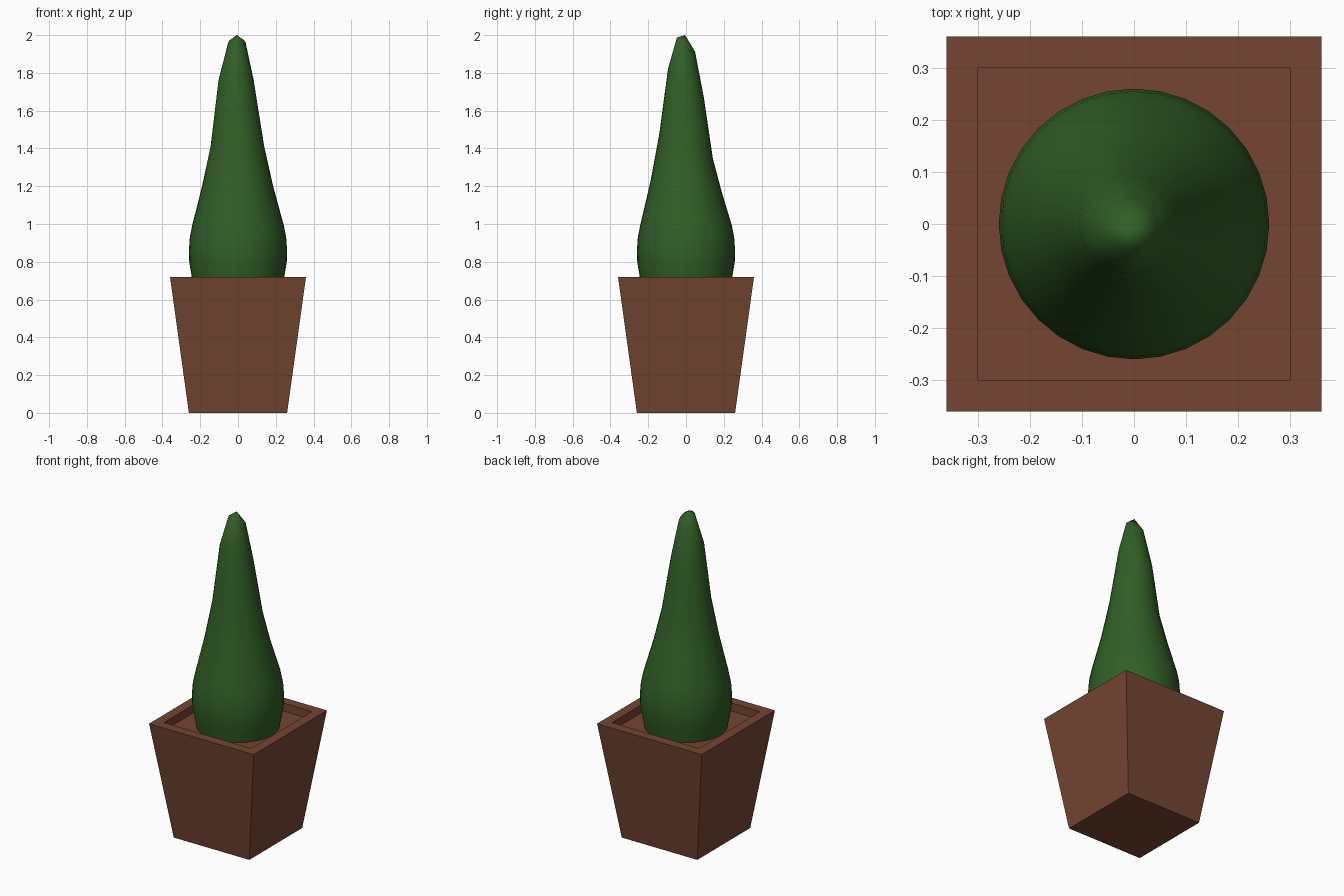
import bpy, bmesh, math

if "Cube" in bpy.data.objects:
    bpy.data.objects.remove(bpy.data.objects["Cube"])


def material(name, rgb):
    m = bpy.data.materials.new(name)
    m.diffuse_color = (*rgb, 1)
    m.use_nodes = True
    m.node_tree.nodes["Principled BSDF"].inputs["Base Color"].default_value = m.diffuse_color
    return m


def loft(name, rings, mat, smooth=False, tip=None):
    """Join rings of equal point count, cap the start, close the end flat or to a tip."""
    bm = bmesh.new()
    loops = [[bm.verts.new(p) for p in ring] for ring in rings]
    n = len(loops[0])
    for a, b in zip(loops, loops[1:]):
        for i in range(n):
            j = (i + 1) % n
            bm.faces.new((a[i], a[j], b[j], b[i]))
    bm.faces.new(loops[0][::-1])
    if tip:
        t = bm.verts.new(tip)
        for i in range(n):
            bm.faces.new((loops[-1][i], loops[-1][(i + 1) % n], t))
    else:
        bm.faces.new(loops[-1])
    for f in bm.faces:
        f.smooth = smooth and len(f.verts) <= 4
    me = bpy.data.meshes.new(name)
    bm.to_mesh(me)
    bm.free()
    me.materials.append(mat)
    ob = bpy.data.objects.new(name, me)
    bpy.context.collection.objects.link(ob)
    return ob


terracotta = material("terracotta brown", (0.178, 0.060, 0.032))
leaf = material("leaf green", (0.030, 0.114, 0.019))

# Tapered square planter with a recessed top
square = lambda h, z: [(-h, -h, z), (h, -h, z), (h, h, z), (-h, h, z)]
loft("planter", [square(0.26, 0), square(0.36, 0.72), square(0.30, 0.72), square(0.30, 0.67)], terracotta)

# Topiary: (radius, height, tilt of ring in y, centre x)
profile = [(0.235, 0.665, 0, 0), (0.246, 0.725, 0, 0), (0.258, 0.80, 0, 0), (0.26, 0.86, 0, 0),
           (0.255, 0.93, 0, 0), (0.242, 0.995, 0, 0), (0.188, 1.20, -0.14, -0.002),
           (0.142, 1.41, -0.44, -0.003), (0.095, 1.745, -0.82, -0.01), (0.048, 1.95, -0.78, -0.006)]
SIDES = 32
rings = []
for r, z, tilt, cx in profile:
    ring = []
    for i in range(SIDES):
        a = math.tau * i / SIDES
        y = r * math.sin(a)
        ring.append((cx + r * math.cos(a), y, z + tilt * y))
    rings.append(ring)
loft("topiary_foliage", rings, leaf, smooth=True, tip=(-0.006, -0.005, 2.0))
